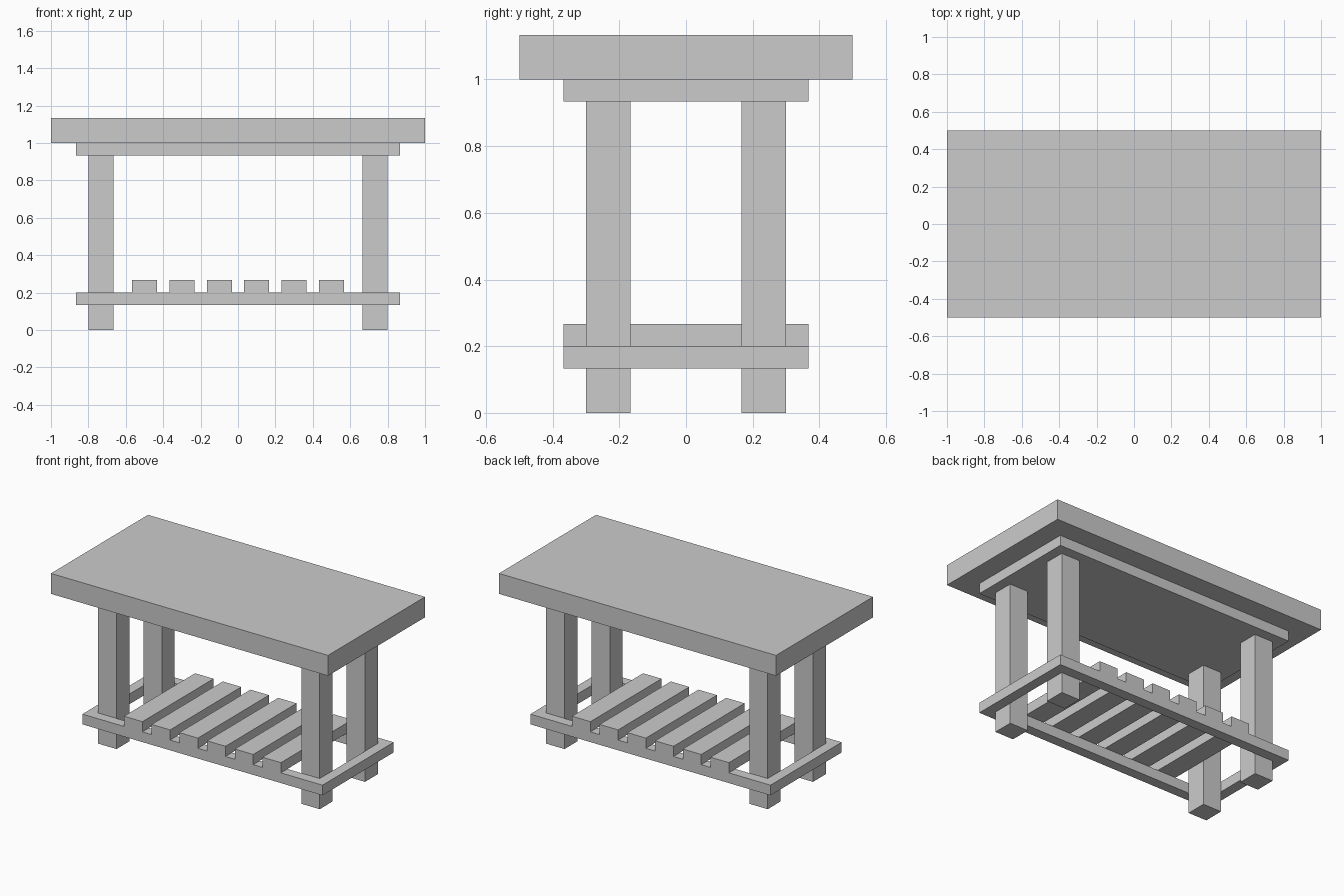
import bpy

if "Cube" in bpy.data.objects:
    bpy.data.objects.remove(bpy.data.objects["Cube"])

U = 1 / 15  # base module


def box(name, x0, x1, y0, y1, z0, z1):
    """Box from its limits, given in modules."""
    bpy.ops.mesh.primitive_cube_add(size=1)
    ob = bpy.context.object
    ob.name = name
    for v in ob.data.vertices:
        v.co = ((x1 if v.co.x > 0 else x0) * U,
                (y1 if v.co.y > 0 else y0) * U,
                (z1 if v.co.z > 0 else z0) * U)
    return ob


def mirrored(ob, x=False, y=False):
    mod = ob.modifiers.new("Mirror", 'MIRROR')
    mod.use_axis = (x, y, False)
    mod.use_mirror_merge = False
    return ob


# Table top and the solid panel beneath it
box("table_top", -15, 15, -7.5, 7.5, 15, 17)
box("under_panel", -13, 13, -5.5, 5.5, 14, 15)

# Four legs
mirrored(box("legs", 10, 12, 2.5, 4.5, 0, 14), x=True, y=True)

# Lower frame around the outside of the legs
mirrored(box("long_rails", -13, 13, -5.5, -4.5, 2, 3), y=True)
mirrored(box("end_rails", 12, 13, -4.5, 4.5, 2, 3), x=True)

# Shelf slats
for i in range(6):
    cx = -7.5 + 3 * i
    box(f"shelf_slat_{i + 1}", cx - 1, cx + 1, -5.5, 5.5, 3, 4)
